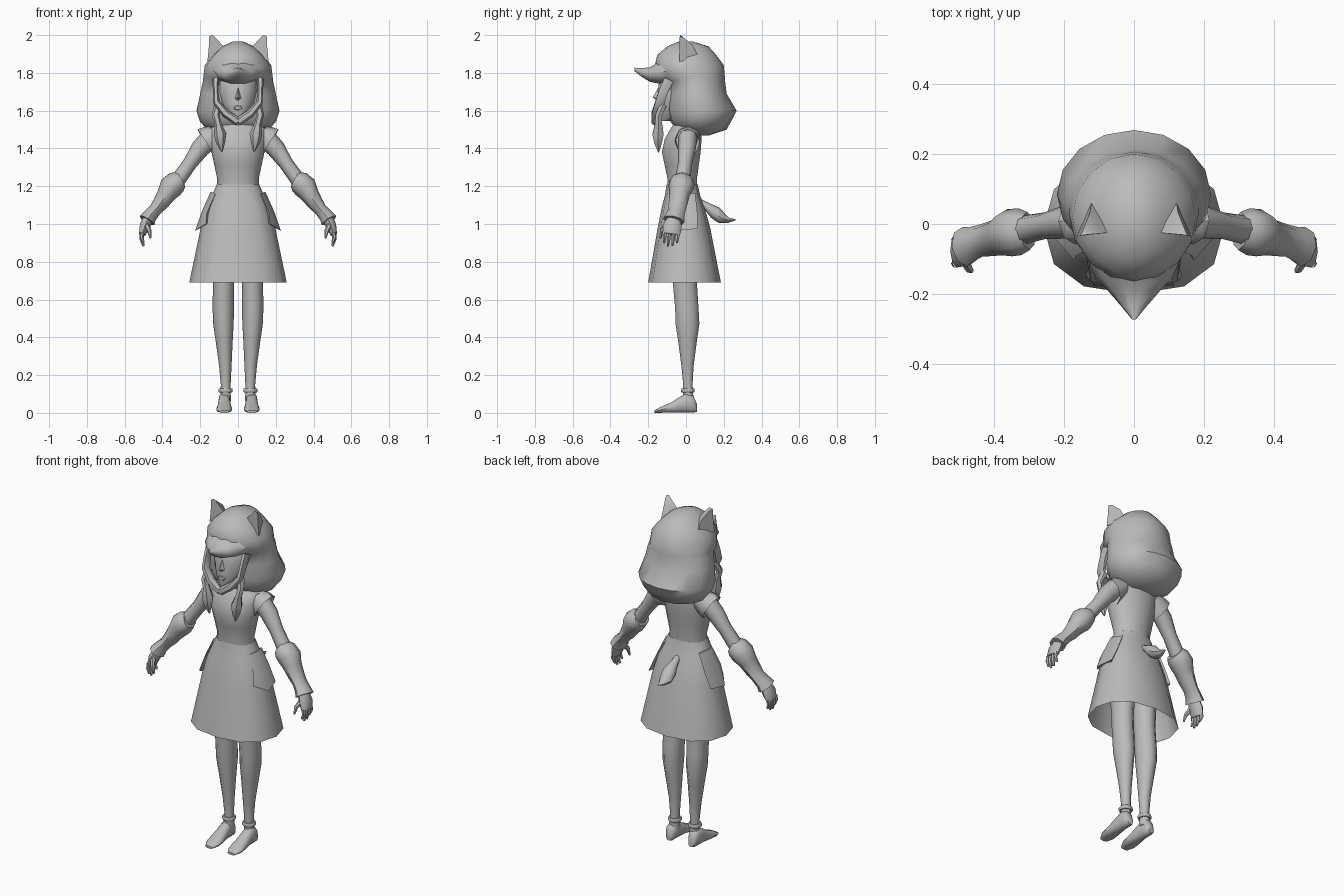
import bpy, bmesh, math
from mathutils import Vector

grey = bpy.data.materials.new("plain_grey")
grey.diffuse_color = (0.5, 0.5, 0.5, 1)


def build(name, rings, caps=(True, True), angle=50):
    """Skin a list of point rings into one object."""
    bm = bmesh.new()
    rows = [[bm.verts.new(p) for p in r] for r in rings]
    n = len(rows[0])
    for a, b in zip(rows, rows[1:]):
        for i in range(n):
            j = (i + 1) % n
            bm.faces.new((a[i], a[j], b[j], b[i]))
    if caps[0]:
        bm.faces.new(rows[0][::-1])
    if caps[1]:
        bm.faces.new(rows[-1])
    bmesh.ops.recalc_face_normals(bm, faces=bm.faces)
    me = bpy.data.meshes.new(name)
    bm.to_mesh(me)
    bm.free()
    me.materials.append(grey)
    ob = bpy.data.objects.new(name, me)
    bpy.context.collection.objects.link(ob)
    bpy.context.view_layer.objects.active = ob
    ob.select_set(True)
    bpy.ops.object.shade_smooth_by_angle(angle=math.radians(angle))
    ob.select_set(False)
    return ob


def pair(name, rings, **kw):
    """Build a part on both sides."""
    build("left_" + name, rings, **kw)
    build("right_" + name, [[Vector((-p[0], p[1], p[2])) for p in r] for r in rings], **kw)


def circle(n, power=1.0):
    out = []
    for i in range(n):
        a = 2 * math.pi * i / n
        c, s = math.cos(a), math.sin(a)
        out.append((math.copysign(abs(c) ** power, c), math.copysign(abs(s) ** power, s)))
    return out


def levels(rows, n=14, power=1.0):
    """Horizontal rings from (z, half width, front y, back y)."""
    return [[Vector((c * w, (f + b) / 2 + s * (b - f) / 2, z)) for c, s in circle(n, power)]
            for z, w, f, b in rows]


def slices(rows, cx=0.0, n=10, power=0.85):
    """Upright rings from (y, half width, low z, high z)."""
    return [[Vector((cx + c * w, y, (lo + hi) / 2 + s * (hi - lo) / 2)) for c, s in circle(n, power)]
            for y, w, lo, hi in rows]


def tube(pts, n=8, ref=(0, 1, 0)):
    """Rings along a path of (x, y, z, radius across, radius along ref)."""
    ref, rings = Vector(ref), []
    for i, p in enumerate(pts):
        a, b = pts[max(i - 1, 0)], pts[min(i + 1, len(pts) - 1)]
        t = (Vector(b[:3]) - Vector(a[:3])).normalized()
        u = ref.cross(t).normalized()
        v = t.cross(u)
        rings.append([Vector(p[:3]) + u * c * p[3] + v * s * p[4] for c, s in circle(n)])
    return rings


# Dress: fitted bodice and open skirt
build("bodice", levels([
    (1.18, .110, -.10, .058), (1.24, .110, -.10, .06), (1.31, .125, -.115, .07),
    (1.38, .140, -.13, .08), (1.45, .152, -.115, .085), (1.51, .150, -.08, .078),
    (1.54, .07, -.06, .06), (1.60, .05, -.05, .05)]))
build("skirt", levels([
    (1.21, .112, -.102, .062), (1.15, .138, -.112, .075), (1.09, .165, -.128, .098),
    (.98, .197, -.15, .128), (.69, .258, -.20, .185)], n=12, power=.85), caps=(False, False))

# Pointed hip flaps
pair("hip_flap", [[(.12, -.07, 1.16), (.145, -.02, 1.17), (.12, .05, 1.16), (.09, -.01, 1.15)],
                  [(.165, -.09, 1.06), (.19, -.03, 1.07), (.165, .06, 1.06), (.12, -.01, 1.05)],
                  [(.17, -.105, 1.0), (.227, -.04, .965), (.205, .06, .975), (.15, -.01, .99)]])

# Tail
build("tail", tube([(0, .07, 1.12, .015, .015), (0, .115, 1.09, .022, .025),
                    (0, .155, 1.06, .035, .042), (0, .19, 1.03, .03, .038),
                    (0, .225, 1.02, .014, .02), (0, .262, 1.022, .003, .003)], ref=(1, 0, 0)))

# Head, face and nose inside the hood
build("head", levels([
    (1.545, .025, -.145, -.06), (1.58, .06, -.158, .03), (1.64, .092, -.155, .06),
    (1.70, .108, -.15, .08), (1.77, .108, -.14, .08), (1.82, .08, -.10, .06)], n=12))
build("nose", [[(-.004, -.143, 1.72), (.004, -.143, 1.72), (0, -.148, 1.72)],
               [(-.016, -.148, 1.665), (.016, -.148, 1.665), (0, -.176, 1.67)],
               [(-.008, -.148, 1.655), (.008, -.148, 1.655), (0, -.155, 1.655)]])
build("mouth", slices([(-.14, .025, 1.60, 1.63), (-.162, .018, 1.605, 1.625)], n=8))

# Hood with animal snout brim and ears
build("hood", levels([
    (1.468, .07, .02, .12), (1.50, .165, -.05, .215), (1.545, .203, -.085, .24),
    (1.60, .22, -.10, .268), (1.69, .200, -.10, .215), (1.755, .186, -.11, .207),
    (1.775, .184, -.155, .206), (1.84, .176, -.165, .20), (1.895, .135, -.152, .16),
    (1.94, .085, -.10, .12), (1.965, .03, -.04, .04)], n=16))
build("hood_snout", slices([
    (-.09, .135, 1.735, 1.89), (-.15, .112, 1.742, 1.858), (-.19, .075, 1.75, 1.832),
    (-.235, .036, 1.778, 1.826), (-.272, .006, 1.808, 1.828)], power=1))
pair("ear", [[(.162, -.035, 1.86), (.055, -.02, 1.92), (.12, .07, 1.88)],
             [(.155, -.034, 1.93), (.085, -.026, 1.95), (.125, .035, 1.945)],
             [(.152, -.033, 1.995), (.132, -.03, 2.0), (.143, -.01, 1.985)]])

# Hood edge framing the face down to the chin
pair("hood_trim", tube([(.118, -.09, 1.765, .018, .03), (.118, -.12, 1.70, .014, .028),
                        (.112, -.14, 1.64, .018, .028), (.065, -.16, 1.585, .022, .025),
                        (0, -.167, 1.54, .022, .018)], n=6))

# Hanging locks of hair
pair("hair_lock", tube([(.105, -.12, 1.63, .022, .02), (.118, -.145, 1.575, .02, .02),
                        (.105, -.145, 1.53, .018, .022), (.095, -.148, 1.475, .034, .034),
                        (.092, -.148, 1.43, .024, .024), (.085, -.145, 1.38, .003, .003)], n=6))

# Sleeves, arms and gauntlets
pair("sleeve", tube([(.10, .015, 1.475, .05, .06), (.14, .01, 1.452, .072, .066),
                     (.172, .008, 1.432, .082, .066)]), caps=(True, False))
pair("upper_arm", tube([(.14, .01, 1.46, .055, .05), (.20, .005, 1.40, .05, .047),
                        (.255, -.005, 1.32, .038, .038), (.33, -.02, 1.215, .04, .042)]))
pair("gauntlet", tube([(.302, -.02, 1.235, .045, .055), (.325, -.022, 1.222, .06, .067),
                       (.355, -.025, 1.195, .064, .068), (.38, -.035, 1.155, .05, .055),
                       (.41, -.042, 1.11, .042, .05), (.438, -.048, 1.075, .034, .046),
                       (.465, -.058, 1.045, .038, .05), (.482, -.065, 1.018, .045, .058)]))

# Hands with four fingers and a thumb
pair("hand", tube([(.475, -.065, 1.03, .028, .035), (.493, -.072, .99, .028, .05),
                   (.507, -.078, .945, .018, .046)]))
for k, (y, drop) in enumerate(((-.113, .05), (-.092, .068), (-.068, .066), (-.045, .05))):
    pair("finger_%d" % (k + 1), tube([(.507, y, .955, .012, .012), (.511, y, .955 - drop * .5, .011, .011),
                                      (.500, y - .004, .95 - drop, .006, .006)], n=6))
pair("thumb", tube([(.485, -.10, .995, .015, .016), (.470, -.128, .965, .012, .012),
                    (.463, -.135, .925, .005, .006)], n=6))

# Legs, anklets and feet
pair("leg", tube([(.075, -.005, .95, .07, .08), (.076, -.006, .69, .056, .067),
                  (.078, .004, .56, .057, .065), (.077, .008, .47, .054, .066),
                  (.073, .008, .38, .045, .052), (.067, .008, .25, .033, .034),
                  (.065, .01, .15, .026, .026), (.066, .012, .06, .028, .03)], n=10))
pair("anklet", tube([(.066, .01, .130, .034, .034), (.066, .01, .125, .038, .038),
                     (.066, .01, .113, .038, .038), (.066, .01, .108, .034, .034)], n=10))
pair("foot", slices([(.057, .018, .004, .05), (.04, .03, 0, .09), (.005, .032, 0, .108),
                     (-.035, .034, 0, .085), (-.08, .04, 0, .055), (-.13, .042, 0, .034),
                     (-.168, .024, 0, .014)], cx=.073))
